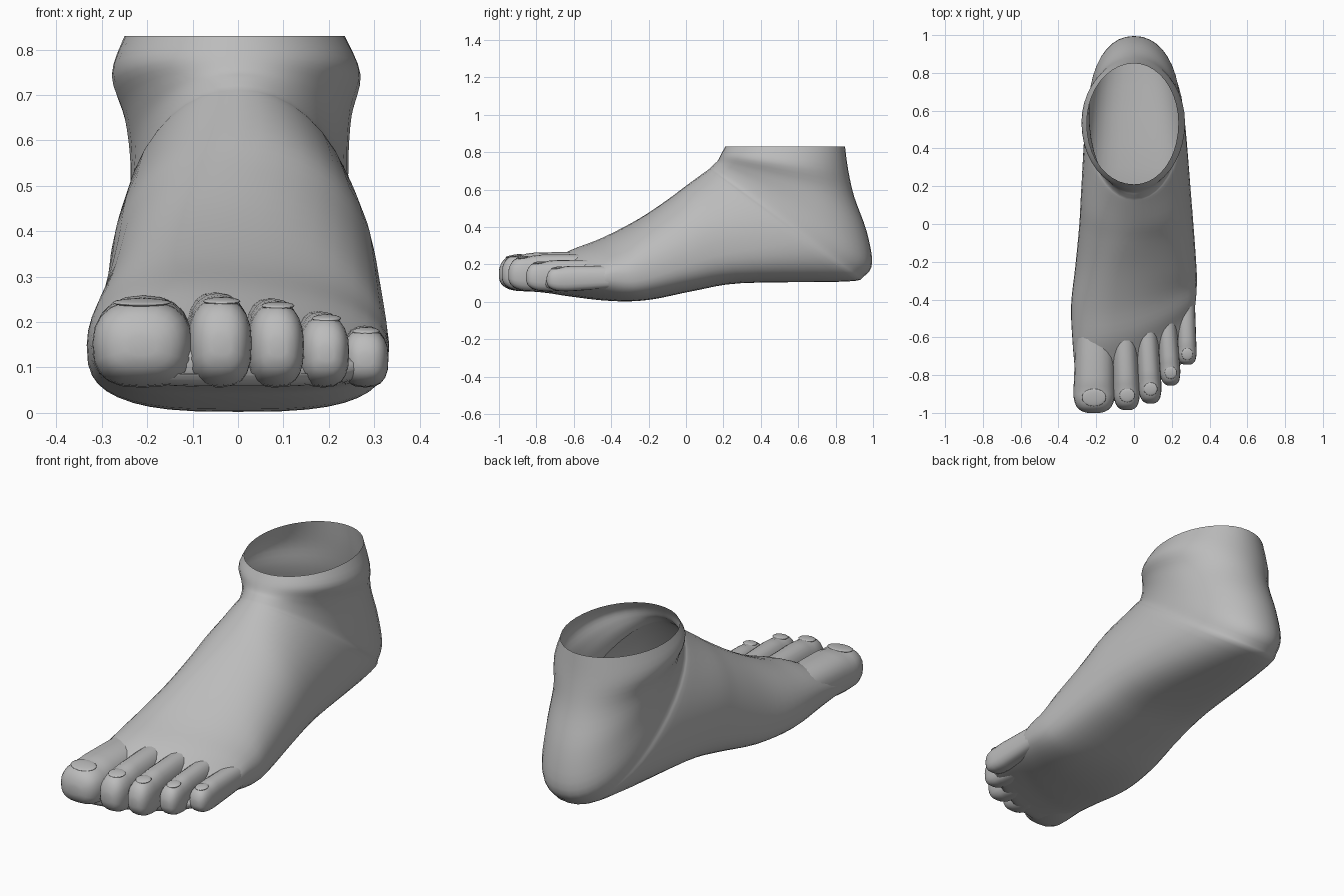
import bpy
import bmesh
import math

if "Cube" in bpy.data.objects:
    bpy.data.objects.remove(bpy.data.objects["Cube"])

skin = bpy.data.materials.new("grey_skin")
skin.diffuse_color = (0.5, 0.5, 0.5, 1)
skin.use_nodes = True
skin.node_tree.nodes["Principled BSDF"].inputs["Base Color"].default_value = skin.diffuse_color


def spline(p0, p1, p2, p3, t):
    """Smooth in-between value of one section number."""
    return 0.5 * (2 * p1 + (p2 - p0) * t + (2 * p0 - 5 * p1 + 4 * p2 - p3) * t * t
                  + (3 * p1 - p0 - 3 * p2 + p3) * t ** 3)


def power(v, n):
    return math.copysign(abs(v) ** (2 / n), v)


def clamp(v):
    return max(0, min(1, v))


def ring_points(sec, count):
    """Closed section between a top point and a bottom point."""
    ty, tz, by, bz, xl, xr, c_top, c_low, f, sweep, n_top, n_low = sec
    pts = []
    for j in range(count):
        a = 2 * math.pi * j / count
        s, k = math.sin(a), math.cos(a)
        n, c = (n_top, c_top) if k > 0 else (n_low, c_low)
        px, pk = power(s, n), power(k, n)
        x = c + px * (xr - c if s > 0 else c - xl)
        u = f - pk * (f if k > 0 else 1 - f)
        back = sweep * max(0, x + .25) ** 2
        pts.append((x, ty + (by - ty) * u + back, tz + (bz - tz) * u))
    return pts


def loft(name, secs, count, steps):
    """Skin over sections ordered front to back, closed at the front only."""
    dense = []
    last = len(secs) - 1
    for i in range(last):
        quad = [secs[max(i - 1, 0)], secs[i], secs[i + 1], secs[min(i + 2, last)]]
        for s in range(steps):
            dense.append([spline(*v, s / steps) for v in zip(*quad)])
    dense.append(secs[-1])
    bm = bmesh.new()
    rings = [[bm.verts.new(p) for p in ring_points(d, count)] for d in dense]
    for r0, r1 in zip(rings, rings[1:]):
        for j in range(count):
            k = (j + 1) % count
            bm.faces.new((r0[j], r0[k], r1[k], r1[j]))
    bm.faces.new(list(reversed(rings[0])))
    for face in bm.faces:
        face.smooth = True
    mesh = bpy.data.meshes.new(name)
    bm.to_mesh(mesh)
    bm.free()
    mesh.materials.append(skin)
    obj = bpy.data.objects.new(name, mesh)
    bpy.context.collection.objects.link(obj)
    return obj


def body_section(ty, tz, by, bz, xl, xr):
    """Add the off-centre instep ridge, low bulge and curved toe line by rule."""
    ridge = -.1 * clamp(-ty / .3) * clamp((1.1 + ty) / .4)
    widest = .5 + .15 * clamp(1 - abs(ty + .22) / .45)
    sweep = .85 * clamp((-ty - .25) / .45)
    n_low = 3 - clamp(ty / .17)
    return (ty, tz, by, bz, xl, xr, ridge, 0, widest, sweep, 2.05, n_low)


# Foot body: top y and z, bottom y and z, left, right; fans from toes to ankle
body = [
    (-.955, .125, -.955, .085, -.28, .265),
    (-.93, .145, -.93, .062, -.295, .285),
    (-.84, .165, -.85, .055, -.31, .305),
    (-.74, .215, -.76, .046, -.315, .318),
    (-.62, .28, -.64, .028, -.325, .328),
    (-.45, .345, -.42, .004, -.333, .333),
    (-.25, .445, -.20, .01, -.31, .33),
    (-.10, .545, .05, .06, -.29, .315),
    (0, .62, .30, .10, -.28, .30),
    (.11, .70, .85, .108, -.258, .268),
    (.13, .715, .95, .135, -.245, .25),
    (.14, .725, .995, .21, -.24, .245),
    (.155, .74, .965, .38, -.237, .243),
    (.17, .755, .90, .56, -.25, .25),
    (.188, .79, .868, .70, -.278, .27),
    (.21, .83, .85, .83, -.25, .235),
]
loft("foot_body", [body_section(*b) for b in body], 40, 4)

# Toe shape from tip to base: position, width, rise of underside, drop of top
TOE = [(0, .30, .36, .42), (.02, .6, .22, .26), (.07, .86, .10, .10), (.16, 1, .02, .03),
       (.26, 1.02, 0, .03), (.40, 1, 0, 0), (1, .95, .1, .06)]
SOLE = .057


def toe(name, tip_x, tip_y, base_x, length, half, tip_top, base_top):
    """One toe with a thin domed nail on its tip."""
    secs = []
    for t, w, rise, drop in TOE:
        x = tip_x + (base_x - tip_x) * t
        y = tip_y + length * t
        top = tip_top + (base_top - tip_top) * t
        high = top - SOLE
        secs.append((y, top - drop * high, y, SOLE + rise * high,
                     x - half * w, x + half * w, x, x, .5, 0, 2.3, 2.8))
    loft(name, secs, 20, 2)
    bpy.ops.mesh.primitive_uv_sphere_add(
        segments=16, ring_count=8, rotation=(.12, 0, 0),
        location=(tip_x, tip_y + .17 * length, tip_top - .007))
    nail = bpy.context.object
    nail.name = name + "_nail"
    nail.scale = (half * .6, .02 + half * .25, .008)
    nail.data.materials.append(skin)
    bpy.ops.object.shade_smooth_by_angle()


# Toes: tip x and y, base x, length, half width, top height at tip and base
toe("big_toe", -.212, -1.0, -.205, .48, .108, .25, .272)
toe("second_toe", -.036, -.985, -.055, .46, .069, .253, .28)
toe("third_toe", .088, -.95, .065, .45, .061, .243, .265)
toe("fourth_toe", .195, -.855, .17, .40, .054, .215, .235)
toe("little_toe", .282, -.745, .275, .33, .05, .187, .20)
